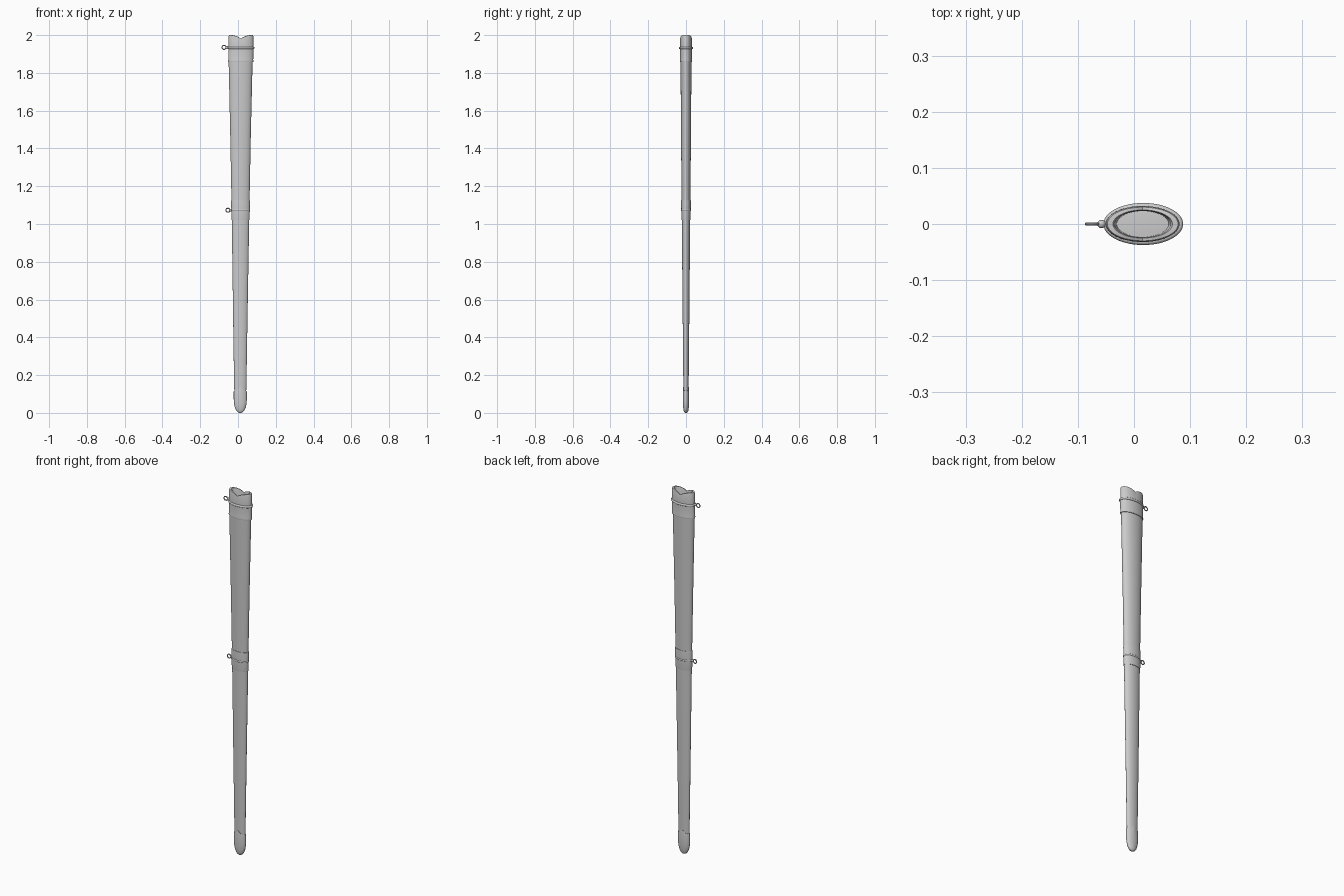
import bpy, bmesh, math
from mathutils import Matrix, Vector

if "Cube" in bpy.data.objects:
    bpy.data.objects.remove(bpy.data.objects["Cube"])

SEG = 64


def finish(bm, name):
    bmesh.ops.recalc_face_normals(bm, faces=bm.faces)
    me = bpy.data.meshes.new(name)
    bm.to_mesh(me)
    bm.free()
    ob = bpy.data.objects.new(name, me)
    bpy.context.collection.objects.link(ob)
    bpy.ops.object.select_all(action='DESELECT')
    bpy.context.view_layer.objects.active = ob
    ob.select_set(True)
    bpy.ops.object.shade_smooth_by_angle(angle=math.radians(35))
    return ob


def loft(name, rows):
    """Oval sections: (z, centre x, half width, half depth[, lift at face centre])."""
    bm = bmesh.new()
    rings = []
    for z, c, a, b, *lift in rows:
        k = lift[0] if lift else 0.0
        ring = []
        for i in range(SEG):
            t = 2 * math.pi * i / SEG
            u = abs(math.cos(t))
            ring.append(bm.verts.new((c + a * math.cos(t), b * math.sin(t),
                                      z + k * (1 - u) ** 2)))
        rings.append(ring)
    for r, s in zip(rings, rings[1:]):
        for i in range(SEG):
            j = (i + 1) % SEG
            bm.faces.new((r[i], r[j], s[j], s[i]))
    bm.faces.new(rings[0])
    bm.faces.new(rings[-1])
    return finish(bm, name)


def hanging_ring(name, x, z, lug_x):
    """Upright ring with a small lug fixing it to the band."""
    bm = bmesh.new()
    n, m, R, r = 32, 10, 0.0105, 0.0028
    vs = [[bm.verts.new((x + (R + r * math.cos(q)) * math.cos(p), r * math.sin(q),
                         z + (R + r * math.cos(q)) * math.sin(p)))
           for q in (2 * math.pi * j / m for j in range(m))]
          for p in (2 * math.pi * i / n for i in range(n))]
    for i in range(n):
        for j in range(m):
            i2, j2 = (i + 1) % n, (j + 1) % m
            bm.faces.new((vs[i][j], vs[i2][j], vs[i2][j2], vs[i][j2]))
    finish(bm, name)
    bm = bmesh.new()
    bmesh.ops.create_uvsphere(bm, u_segments=20, v_segments=12, radius=0.0075,
                              matrix=Matrix.Translation(Vector((lug_x, 0, z))))
    finish(bm, name + "_lug")


# Tapering sheath body
loft("sheath_body", [
    (0.06, 0.012, 0.029, 0.013), (0.14, 0.012, 0.0325, 0.014),
    (0.5, 0.0122, 0.038, 0.0175), (1.05, 0.0133, 0.0465, 0.0225),
    (1.45, 0.0134, 0.054, 0.0262), (1.865, 0.0138, 0.0635, 0.029)])

# Throat fitting with scalloped mouth and hollow opening
loft("throat_fitting", [
    (1.858, 0.0145, 0.060, 0.028), (1.858, 0.0145, 0.0665, 0.032),
    (1.863, 0.0145, 0.0675, 0.033), (1.868, 0.0145, 0.066, 0.032),
    (1.925, 0.0155, 0.067, 0.0325), (1.94, 0.0155, 0.0655, 0.032),
    (1.994, 0.0155, 0.0655, 0.032, -0.018), (2.0, 0.0155, 0.063, 0.030, -0.018),
    (2.0, 0.0155, 0.053, 0.025, -0.018), (1.994, 0.0155, 0.050, 0.0235, -0.018),
    (1.87, 0.0155, 0.042, 0.0225)])


# Raised beads around the bands
def bead(name, z, c, a, b, h):
    loft(name, [(z + h * math.cos(q), c, a + h * math.sin(q) - h, b + h * math.sin(q) - h)
                for q in (math.pi * (1 - i / 8) for i in range(9))])


bead("throat_bead", 1.932, 0.0165, 0.071, 0.0375, 0.006)
bead("middle_bead", 1.073, 0.0135, 0.0505, 0.0275, 0.005)

# Middle band
loft("middle_band", [
    (1.02, 0.0133, 0.044, 0.021), (1.02, 0.0133, 0.0475, 0.0242),
    (1.025, 0.0133, 0.0482, 0.0248), (1.12, 0.0135, 0.0498, 0.0255),
    (1.125, 0.0135, 0.049, 0.025), (1.125, 0.0135, 0.046, 0.022)])

# Chape: rounded tip cap with a peaked upper edge
tip = [(0.07 * (1 - math.cos(q)), 0.012, 0.0345 * math.sin(q) ** 0.85, 0.0168 * math.sin(q) ** 0.55)
       for q in (math.pi / 2 * i / 10 for i in range(1, 11))]
loft("tip_chape", [(0.0, 0.012, 0.003, 0.004)] + tip + [
    (0.112, 0.012, 0.0345, 0.0168, 0.02), (0.117, 0.012, 0.034, 0.016, 0.02),
    (0.117, 0.012, 0.030, 0.0125, 0.02)])

# Hanging rings
hanging_ring("upper_ring", -0.0742, 1.935, -0.058)
hanging_ring("middle_ring", -0.054, 1.073, -0.040)
